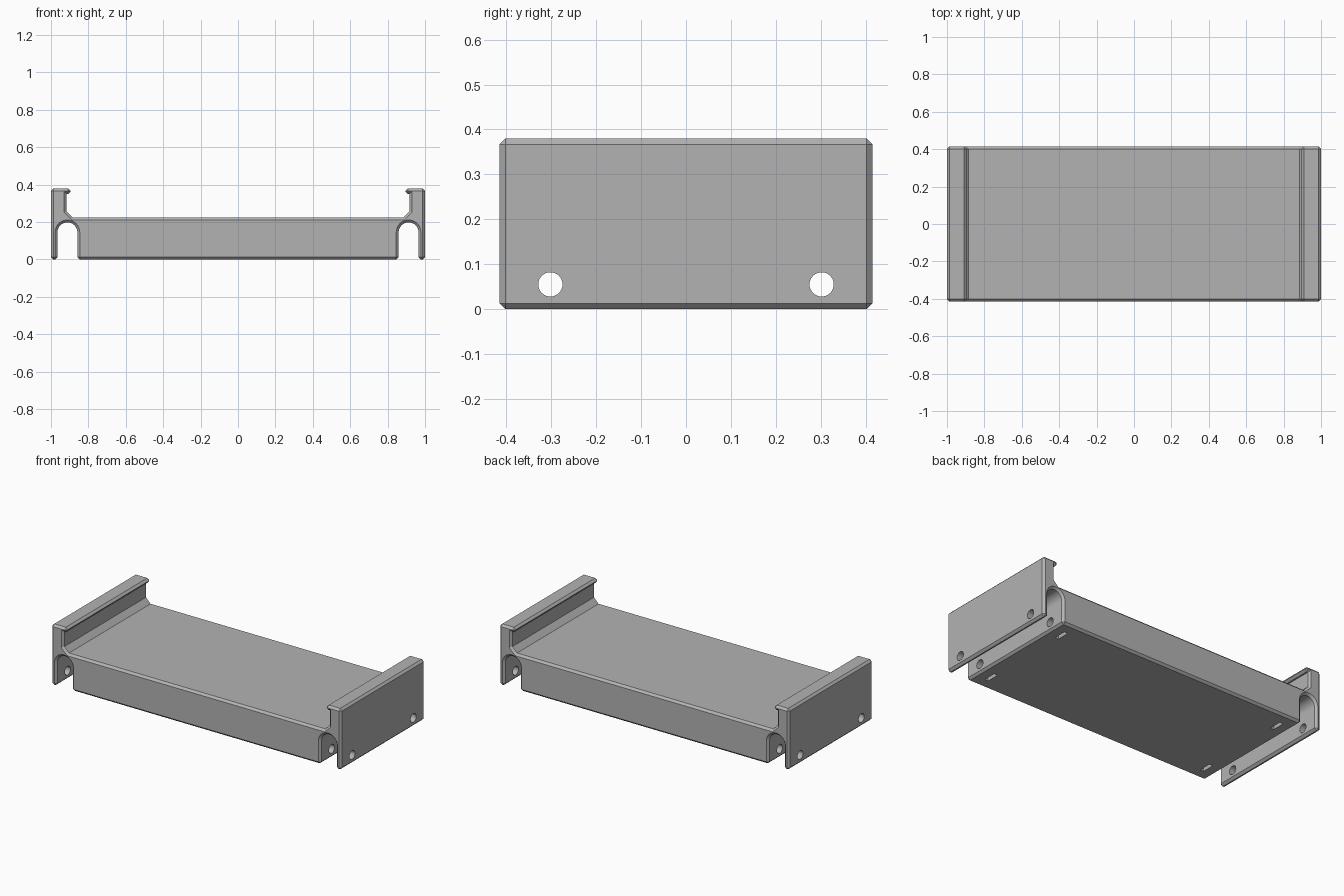
import bpy, bmesh
from math import pi, cos, sin, radians

cube = bpy.data.objects.get("Cube")
if cube:
    bpy.data.objects.remove(cube, do_unlink=True)

HALF_DEPTH, TOP, CHAMFER = 0.415, 0.38, 0.013
LIP_X, LIP_Z = 0.895, 0.35
ARCH_X, ARCH_Z, ARCH_R, ARCH_STEPS = 0.912, 0.145, 0.053, 28
HOLE_Y, HOLE_Z, HOLE_R = 0.302, 0.055, 0.027

grey = bpy.data.materials.new("Plain grey")
grey.use_nodes = True
colour = (0.45, 0.45, 0.45, 1)
grey.diffuse_color = colour
grey.node_tree.nodes["Principled BSDF"].inputs["Base Color"].default_value = colour

# Half of the cross-section: cable arch, outer leg, lip, wall, sloped foot
half = [(ARCH_X - ARCH_R, 0)]
for i in range(ARCH_STEPS + 1):
    a = pi * (1 - i / ARCH_STEPS)
    half.append((ARCH_X + ARCH_R * cos(a), ARCH_Z + ARCH_R * sin(a)))
half += [(ARCH_X + ARCH_R, 0), (1, 0), (1, TOP), (LIP_X, TOP), (LIP_X, LIP_Z),
         (0.917, LIP_Z), (0.917, 0.257), (0.885, 0.225)]
profile = half + [(-x, z) for x, z in reversed(half)]

# Extrude the cross-section along the depth
bm = bmesh.new()
front = bm.faces.new([bm.verts.new((x, -HALF_DEPTH, z)) for x, z in profile])
extruded = bmesh.ops.extrude_face_region(bm, geom=[front], use_keep_orig=True)
back = [g for g in extruded["geom"] if isinstance(g, bmesh.types.BMVert)]
bmesh.ops.translate(bm, verts=back, vec=(0, 2 * HALF_DEPTH, 0))
bmesh.ops.recalc_face_normals(bm, faces=bm.faces)


def is_chamfered(edge):
    """Both end outlines, plus the long edges on the feet and lips."""
    p, q = (v.co for v in edge.verts)
    if abs(p.y - q.y) < 0.1:
        return True
    lip_tip = abs(abs(p.x) - LIP_X) < 1e-4 and abs(p.z - LIP_Z) < 1e-4
    return p.z < 1e-4 or p.z > TOP - 1e-4 or lip_tip


bmesh.ops.bevel(bm, geom=[e for e in bm.edges if is_chamfered(e)], offset=CHAMFER,
                offset_type='OFFSET', segments=1, profile=0.5,
                affect='EDGES', clamp_overlap=False)
bmesh.ops.recalc_face_normals(bm, faces=bm.faces)
mesh = bpy.data.meshes.new("bracket_tray")
bm.to_mesh(mesh)
bm.free()
tray = bpy.data.objects.new("bracket_tray", mesh)
bpy.context.collection.objects.link(tray)
mesh.materials.append(grey)


def cut(cutter):
    cutter.hide_render = True
    cutter.data.materials.append(grey)
    bpy.ops.object.select_all(action='DESELECT')
    bpy.context.view_layer.objects.active = tray
    tray.select_set(True)
    mod = tray.modifiers.new("cut", 'BOOLEAN')
    mod.operation = 'DIFFERENCE'
    mod.solver = 'EXACT'
    mod.object = cutter
    bpy.ops.object.modifier_apply(modifier=mod.name)
    bpy.data.objects.remove(cutter, do_unlink=True)


# Screw holes running across, and nut pockets in the underside
for side_y in (-1, 1):
    bpy.ops.mesh.primitive_cylinder_add(vertices=32, radius=HOLE_R, depth=2.4,
                                        location=(0, side_y * HOLE_Y, HOLE_Z),
                                        rotation=(0, pi / 2, 0))
    cut(bpy.context.object)
    for side_x in (-1, 1):
        bpy.ops.mesh.primitive_cube_add(size=1, location=(side_x * 0.777, side_y * HOLE_Y, 0.04))
        pocket = bpy.context.object
        pocket.scale = (0.024, 0.08, 0.12)
        cut(pocket)

bpy.ops.object.select_all(action='DESELECT')
tray.select_set(True)
bpy.context.view_layer.objects.active = tray
bpy.ops.object.shade_smooth_by_angle(angle=radians(25))
